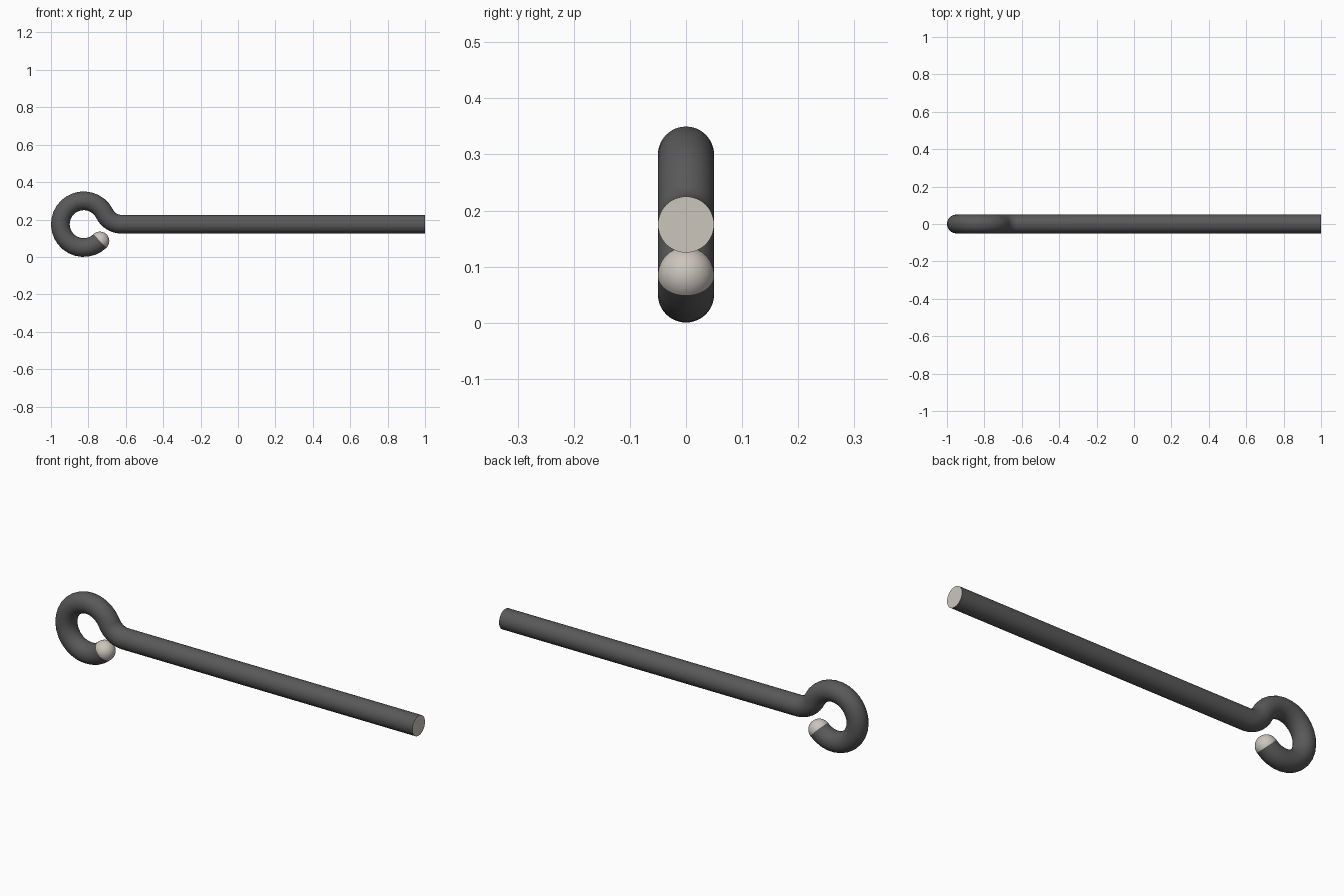
import bpy, bmesh
from math import sin, cos, pi, radians, sqrt, atan2

if "Cube" in bpy.data.objects:
    bpy.data.objects.remove(bpy.data.objects["Cube"])

TUBE, RING, FILLET = 0.05, 0.125, 0.10   # wire radius, eye radius, neck bend radius
CX, CZ = -0.825, 0.175                   # eye centre
SIDES = 48
END = radians(360 - 46)                  # angle where the eye stops


def material(name, rgb):
    m = bpy.data.materials.new(name)
    m.diffuse_color = (*rgb, 1)
    m.use_nodes = True
    m.node_tree.nodes["Principled BSDF"].inputs["Base Color"].default_value = m.diffuse_color
    return m


def sweep(name, stations, mat, cap_ends=False):
    """Skin circles given as (x, z, heading, radius) in the xz plane."""
    bm = bmesh.new()
    rings = []
    for x, z, h, r in stations:
        rings.append([bm.verts.new((x - sin(h) * r * cos(a), r * sin(a), z + cos(h) * r * cos(a)))
                      for a in (2 * pi * i / SIDES for i in range(SIDES))])
    for p, q in zip(rings, rings[1:]):
        for i in range(SIDES):
            j = (i + 1) % SIDES
            bm.faces.new((p[i], p[j], q[j], q[i]))
    if cap_ends:
        bm.faces.new(rings[-1])
    bmesh.ops.remove_doubles(bm, verts=bm.verts, dist=1e-5)
    bmesh.ops.recalc_face_normals(bm, faces=bm.faces)
    me = bpy.data.meshes.new(name)
    bm.to_mesh(me)
    bm.free()
    me.materials.append(mat)
    ob = bpy.data.objects.new(name, me)
    bpy.context.collection.objects.link(ob)
    bpy.context.view_layer.objects.active = ob
    ob.select_set(True)
    bpy.ops.object.shade_smooth_by_angle(angle=radians(35))
    ob.select_set(False)
    return ob


dark = material("dark_steel", (0.10, 0.10, 0.10))
pale = material("cut_steel", (0.60, 0.56, 0.50))

# Wire path: straight shank, neck bend, then round the eye
dx = sqrt((RING + FILLET) ** 2 - FILLET ** 2)
fx, fz = CX + dx, CZ + FILLET
start = atan2(FILLET, dx)
path = [(1.0, CZ, pi, TUBE)]
for i in range(11):
    t = -pi / 2 - (pi / 2 - start) * i / 10
    path.append((fx + FILLET * cos(t), fz + FILLET * sin(t), t - pi / 2, TUBE))
for i in range(1, 25):
    t = start + (END - start) * i / 24
    path.append((CX + RING * cos(t), CZ + RING * sin(t), t + pi / 2 - 2 * pi, TUBE))
sweep("eye_hook_wire", path, dark)

# Flat cut face on the shank end
sweep("shank_end_face", [(0.999, CZ, 0, TUBE), (1.0, CZ, 0, TUBE)], pale, cap_ends=True)

# Rounded tip on the open end of the eye
ex, ez, h = CX + RING * cos(END), CZ + RING * sin(END), END + pi / 2
sweep("rounded_tip", [(ex + cos(h) * TUBE * sin(a), ez + sin(h) * TUBE * sin(a), h, TUBE * cos(a))
                      for a in (pi / 2 * i / 12 for i in range(13))], pale)
